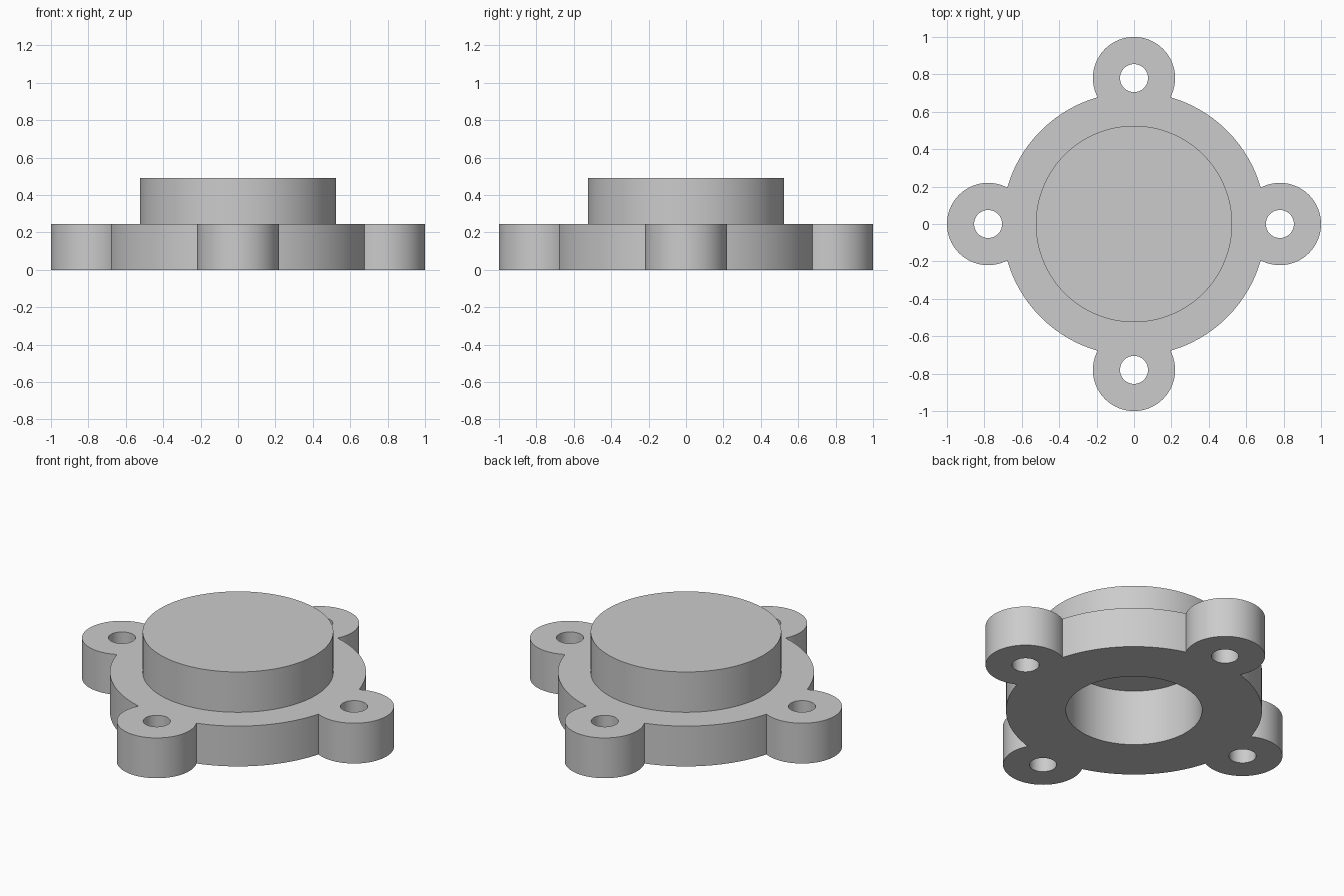
import bpy
import bmesh
import math
from mathutils import Matrix

# Remove the default cube only
cube = bpy.data.objects.get("Cube")
if cube:
    bpy.data.objects.remove(cube, do_unlink=True)

# Main dimensions
FLANGE_R, FLANGE_H = 0.705, 0.245
BOSS_R, TOTAL_H = 0.525, 0.49
BORE_R, BORE_DEPTH = 0.375, 0.34
EAR_R, EAR_OFFSET, HOLE_R = 0.22, 0.78, 0.075

# Single grey metal
grey = bpy.data.materials.new("grey_metal")
grey.use_nodes = True
colour = (0.6, 0.6, 0.6, 1)
grey.diffuse_color = colour
grey.node_tree.nodes["Principled BSDF"].inputs["Base Color"].default_value = colour


def cylinder(name, radius, z0, z1, x=0, y=0, segments=96):
    """Upright capped cylinder from z0 to z1."""
    bm = bmesh.new()
    bmesh.ops.create_cone(
        bm, cap_ends=True, segments=segments, radius1=radius, radius2=radius,
        depth=z1 - z0, matrix=Matrix.Translation((x, y, (z0 + z1) / 2)))
    mesh = bpy.data.meshes.new(name)
    bm.to_mesh(mesh)
    bm.free()
    mesh.materials.append(grey)
    obj = bpy.data.objects.new(name, mesh)
    bpy.context.scene.collection.objects.link(obj)
    return obj


def combine(target, tool, operation):
    """Apply a boolean and discard the tool object."""
    mod = target.modifiers.new(operation.lower(), "BOOLEAN")
    mod.operation = operation
    mod.solver = "EXACT"
    mod.object = tool
    bpy.context.view_layer.objects.active = target
    bpy.ops.object.modifier_apply(modifier=mod.name)
    bpy.data.objects.remove(tool, do_unlink=True)


# Round flange with the raised boss
body = cylinder("flange_body", FLANGE_R, 0, FLANGE_H, segments=128)
combine(body, cylinder("boss", BOSS_R, FLANGE_H / 2, TOTAL_H, segments=128), "UNION")

# Four bolt ears, then their through holes
centres = [(EAR_OFFSET * math.cos(i * math.pi / 2),
            EAR_OFFSET * math.sin(i * math.pi / 2)) for i in range(4)]
for x, y in centres:
    combine(body, cylinder("bolt_ear", EAR_R, 0, FLANGE_H, x, y, 80), "UNION")
for x, y in centres:
    combine(body, cylinder("bolt_hole", HOLE_R, -1, 1, x, y, 48), "DIFFERENCE")

# Blind bore from underneath
combine(body, cylinder("bore", BORE_R, -1, BORE_DEPTH), "DIFFERENCE")

# Smooth round walls, crisp rims
bpy.ops.object.select_all(action="DESELECT")
body.select_set(True)
bpy.context.view_layer.objects.active = body
bpy.ops.object.shade_smooth_by_angle(angle=math.radians(30))
